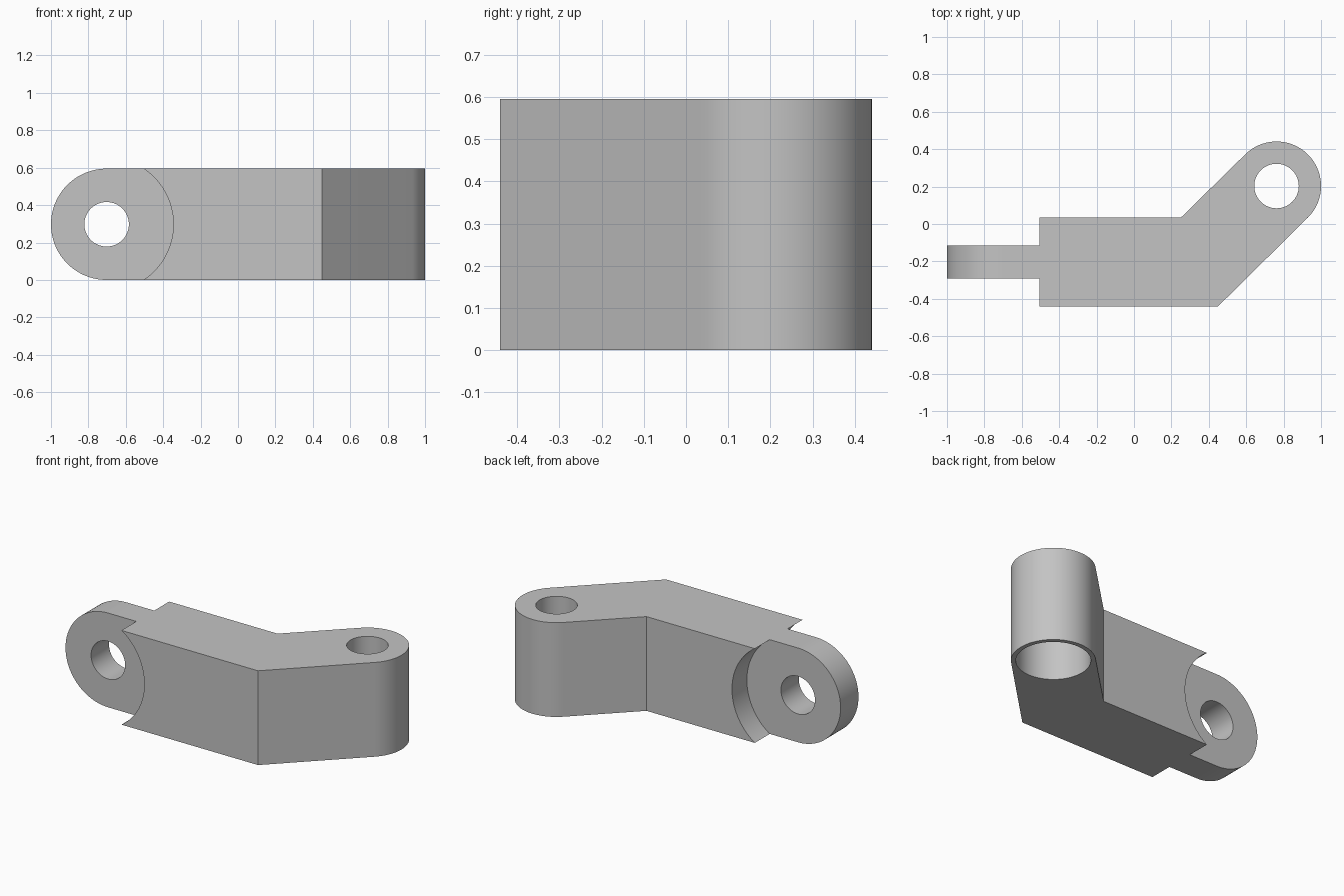
import bpy, bmesh
from math import cos, sin, pi, radians
from mathutils import Vector

if "Cube" in bpy.data.objects:
    bpy.data.objects.remove(bpy.data.objects["Cube"], do_unlink=True)

H = 0.595                 # link height
R = 0.238                 # half width of the bar, radius of its far end
BAR_Y = -0.203            # centre line of the straight bar
BEND_X = 0.35             # where the centre line bends
PIN = (0.762, 0.203)      # vertical pin centre (x, y)
EYE = (-0.7025, H / 2)    # tongue eye centre (x, z)
HOLE = 0.119
TONGUE = 0.0893           # half thickness of the tongue


def arc(centre, radius, start, end, steps=48):
    angles = [radians(start + (end - start) * i / steps) for i in range(steps + 1)]
    return [(centre[0] + radius * cos(a), centre[1] + radius * sin(a)) for a in angles]


def prism(name, outline, low, high, axis="z"):
    """Extrude a plan (axis z) or a side profile (axis y) between two levels."""
    place = (lambda p: (p[0], p[1], low)) if axis == "z" else (lambda p: (p[0], low, p[1]))
    direction = Vector((0, 0, 1)) if axis == "z" else Vector((0, 1, 0))
    bm = bmesh.new()
    face = bm.faces.new([bm.verts.new(place(p)) for p in outline])
    grown = bmesh.ops.extrude_face_region(bm, geom=[face])["geom"]
    moved = [g for g in grown if isinstance(g, bmesh.types.BMVert)]
    bmesh.ops.translate(bm, verts=moved, vec=direction * (high - low))
    bmesh.ops.recalc_face_normals(bm, faces=bm.faces)
    mesh = bpy.data.meshes.new(name)
    bm.to_mesh(mesh)
    bm.free()
    obj = bpy.data.objects.new(name, mesh)
    bpy.context.collection.objects.link(obj)
    return obj


def circle(centre, radius):
    return arc(centre, radius, 0, 360, 64)[:-1]


# Bent bar with a rounded far end
k = R * 0.4142            # mitre offset of a 45 degree bend
plan = [(-1.1, BAR_Y - R), (BEND_X + k, BAR_Y - R)]
plan += arc(PIN, R, -45, 135)
plan += [(BEND_X - k, BAR_Y + R), (-1.1, BAR_Y + R)]
link = prism("bent_link", plan, 0, H)

# Curved shoulders either side of the tongue
shoulder = arc(EYE, 0.357, -90, 90) + [(-1.3, EYE[1] + 0.357), (-1.3, EYE[1] - 0.357)]
cutters = [
    prism("front_shoulder_cutter", shoulder, -1, BAR_Y - TONGUE, "y"),
    prism("back_shoulder_cutter", shoulder, BAR_Y + TONGUE, 1, "y"),
]

# Rounded tongue end and its eye
end = arc(EYE, H / 2, 90, 270)
end += [(EYE[0], -0.1), (-1.3, -0.1), (-1.3, H + 0.1), (EYE[0], H + 0.1)]
cutters.append(prism("tongue_end_cutter", end, -1, 1, "y"))
cutters.append(prism("eye_cutter", circle(EYE, HOLE), -1, 1, "y"))

# Vertical pin hole with a wide socket from below
cutters.append(prism("pin_hole_cutter", circle(PIN, HOLE), -0.2, H + 0.2))
cutters.append(prism("socket_cutter", circle(PIN, 0.211), -0.1, 0.37))

bpy.ops.object.select_all(action="DESELECT")
link.select_set(True)
bpy.context.view_layer.objects.active = link
for cutter in cutters:
    cut = link.modifiers.new(cutter.name, "BOOLEAN")
    cut.operation = "DIFFERENCE"
    cut.solver = "EXACT"
    cut.object = cutter
    bpy.ops.object.modifier_apply(modifier=cut.name)
    bpy.data.objects.remove(cutter, do_unlink=True)

# Plain grey finish
grey = bpy.data.materials.new("light_grey")
grey.use_nodes = True
colour = (0.55, 0.55, 0.55, 1)
grey.diffuse_color = colour
grey.node_tree.nodes["Principled BSDF"].inputs["Base Color"].default_value = colour
link.data.materials.clear()
link.data.materials.append(grey)
bpy.ops.object.shade_smooth_by_angle(angle=radians(30))
